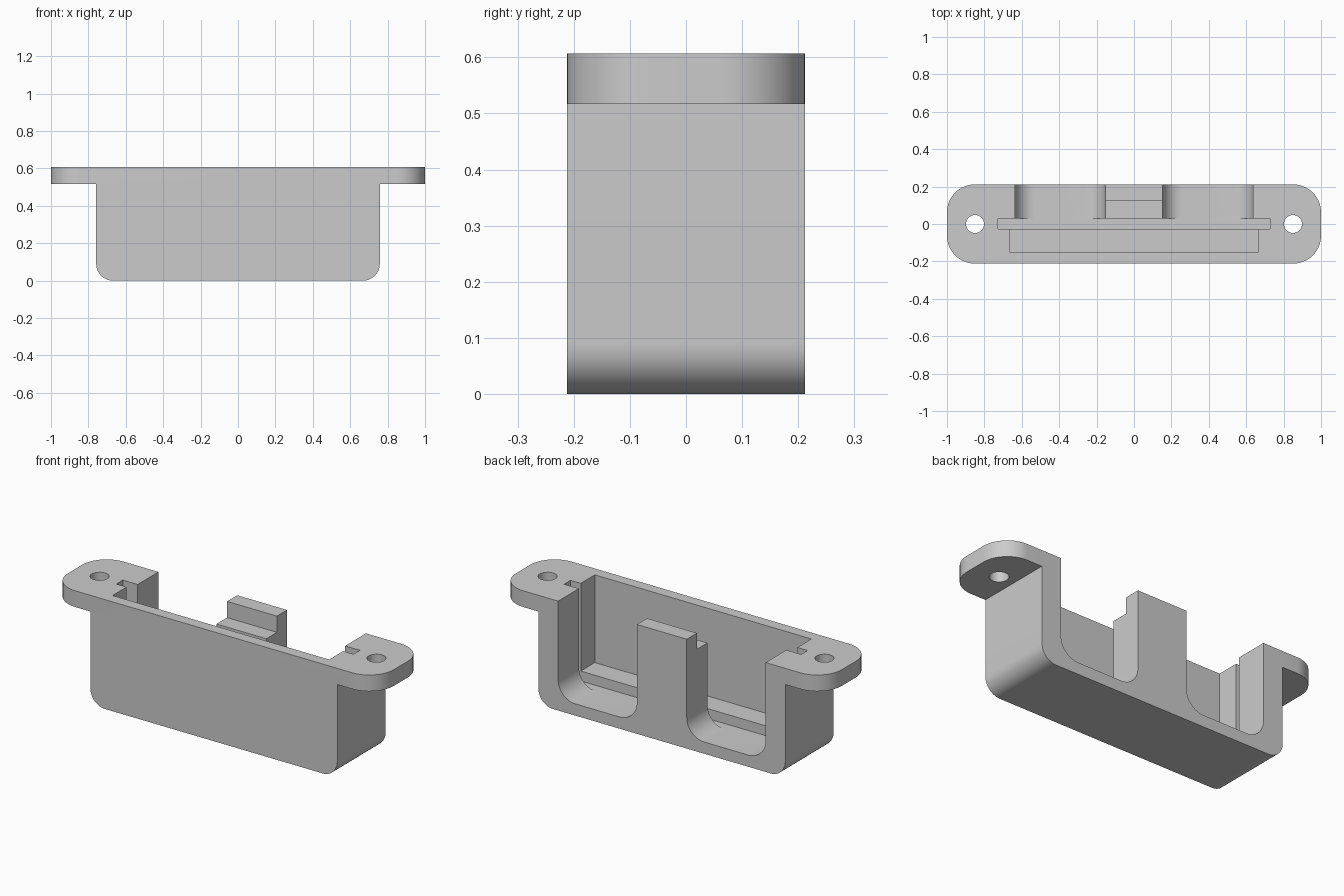
import bpy, bmesh
from math import cos, sin, pi
from mathutils import Vector

if "Cube" in bpy.data.objects:
    bpy.data.objects.remove(bpy.data.objects["Cube"])

TOP, FLANGE_Z, DEPTH = 0.607, 0.517, 0.212
BODY_X, FLOOR_Z = 0.758, 0.065

grey = bpy.data.materials.new("plain grey")
grey.use_nodes = True
grey.diffuse_color = (0.6, 0.6, 0.6, 1)
grey.node_tree.nodes["Principled BSDF"].inputs["Base Color"].default_value = (0.6, 0.6, 0.6, 1)


def arc(cx, cy, r, start, end, n=14):
    """Points along an arc; angles in quarter turns."""
    angles = [(start + (end - start) * i / n) * pi / 2 for i in range(n + 1)]
    return [(cx + r * cos(a), cy + r * sin(a)) for a in angles]


def prism(name, outline, plane, low, high):
    """Extrude an outline: 'xy' goes up z, 'xz' goes along y."""
    def point(p, h):
        return Vector((p[0], p[1], h)) if plane == "xy" else Vector((p[0], h, p[1]))
    bm = bmesh.new()
    base = bm.faces.new([bm.verts.new(point(p, low)) for p in outline])
    step = point((0, 0), high - low)
    extruded = bmesh.ops.extrude_face_region(bm, geom=[base], use_keep_orig=True)
    verts = [v for v in extruded["geom"] if isinstance(v, bmesh.types.BMVert)]
    bmesh.ops.translate(bm, verts=verts, vec=step)
    bmesh.ops.recalc_face_normals(bm, faces=bm.faces[:])
    mesh = bpy.data.meshes.new(name)
    bm.to_mesh(mesh)
    bm.free()
    mesh.materials.append(grey)
    obj = bpy.data.objects.new(name, mesh)
    bpy.context.collection.objects.link(obj)
    return obj


def block(name, x0, x1, y0, y1, z0):
    """Box cutter running from z0 out through the top."""
    return prism(name, [(x0, y0), (x1, y0), (x1, y1), (x0, y1)], "xy", z0, 0.8)


def combine(target, cutter, operation="DIFFERENCE"):
    cutter.hide_render = True
    mod = target.modifiers.new("cut", "BOOLEAN")
    mod.operation, mod.object, mod.solver = operation, cutter, "EXACT"
    bpy.context.view_layer.objects.active = target
    bpy.ops.object.modifier_apply(modifier=mod.name)
    bpy.data.objects.remove(cutter)


# Body and flange silhouette, seen from the front
r = 0.09
half = arc(BODY_X - r, r, r, -1, 0) + [(BODY_X, FLANGE_Z), (1.1, FLANGE_Z), (1.1, TOP)]
housing = prism("housing", half + [(-x, z) for x, z in reversed(half)], "xz", -0.4, 0.4)

# Rounded flange ends, seen from above
r = 0.15
cx, cy = 1 - r, DEPTH - r
plan = (arc(cx, cy, r, 0, 1) + arc(-cx, cy, r, 1, 2)
        + arc(-cx, -cy, r, 2, 3) + arc(cx, -cy, r, 3, 4))
combine(housing, prism("plan", plan, "xy", -0.2, 0.8), "INTERSECT")

# Front pocket and the deeper, wider board slot
combine(housing, block("pocket", -0.665, 0.665, -0.15, 0.0, 0.12))
combine(housing, block("slot", -0.728, 0.728, -0.027, 0.03, FLOOR_Z))

# Lowered ledge on the front of the centre post
combine(housing, block("ledge", -0.25, 0.25, 0.0, 0.123, FLANGE_Z))

# Two U-shaped openings in the back wall, and the screw holes
inner, outer, r = 0.153, 0.637, 0.107
for side in (-1, 1):
    u = (arc(inner + r, FLOOR_Z + r, r, 2, 3) + arc(outer - r, FLOOR_Z + r, r, 3, 4)
         + [(outer, 0.8), (inner, 0.8)])
    combine(housing, prism("opening", [(side * x, z) for x, z in u], "xz", 0.01, 0.4))
    hole = arc(side * 0.85, 0, 0.048, 0, 4, 40)[:-1]
    combine(housing, prism("screw_hole", hole, "xy", 0.3, 0.8))

# Smooth curves with crisp edges
bpy.ops.object.select_all(action="DESELECT")
housing.select_set(True)
bpy.context.view_layer.objects.active = housing
bpy.ops.object.shade_smooth_by_angle(angle=pi / 6)
